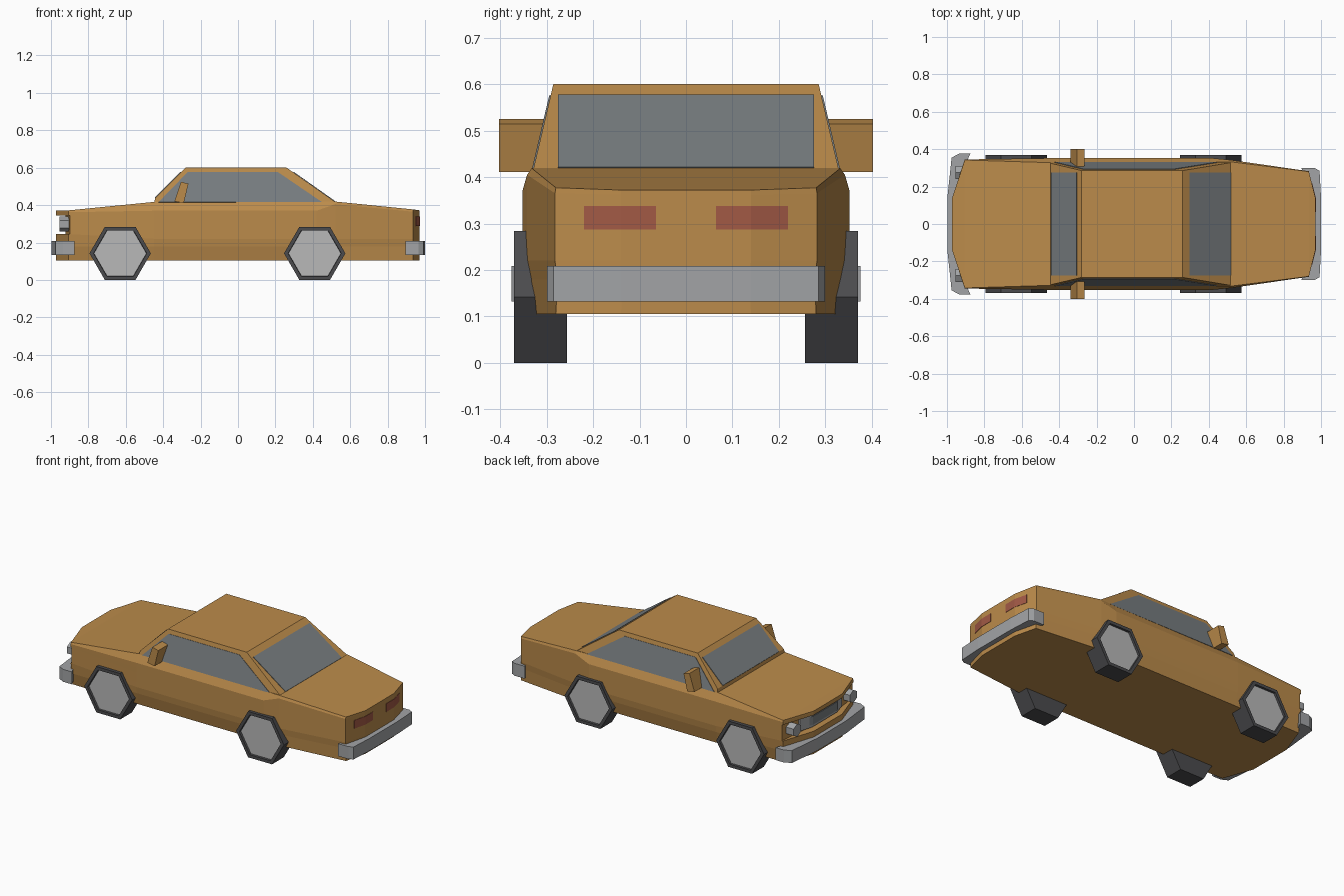
import bpy, bmesh, math
from mathutils import Vector, Matrix

if "Cube" in bpy.data.objects:
    bpy.data.objects.remove(bpy.data.objects["Cube"])


def material(name, *rgb):
    m = bpy.data.materials.new(name)
    m.diffuse_color = (*rgb, 1)
    m.use_nodes = True
    m.node_tree.nodes["Principled BSDF"].inputs["Base Color"].default_value = m.diffuse_color
    return m


PAINT = material("ochre_paint", 0.50, 0.26, 0.07)
GLASS = material("glass", 0.19, 0.21, 0.22)
RUBBER = material("rubber", 0.07, 0.07, 0.075)
CHROME = material("chrome", 0.36, 0.37, 0.38)
HUB = material("hub", 0.48, 0.48, 0.48)
RED = material("tail_red", 0.36, 0.10, 0.06)


def finish(name, bm, *mats):
    bmesh.ops.recalc_face_normals(bm, faces=bm.faces)
    me = bpy.data.meshes.new(name)
    bm.to_mesh(me)
    bm.free()
    for m in mats:
        me.materials.append(m)
    ob = bpy.data.objects.new(name, me)
    bpy.context.collection.objects.link(ob)
    return ob


def prism(name, pts, vec, mat):
    """Polygon of 3D points swept along a vector."""
    bm = bmesh.new()
    a = [bm.verts.new(p) for p in pts]
    b = [bm.verts.new(Vector(p) + Vector(vec)) for p in pts]
    bm.faces.new(a)
    bm.faces.new(b[::-1])
    for i in range(len(a)):
        j = (i + 1) % len(a)
        bm.faces.new((a[i], a[j], b[j], b[i]))
    return finish(name, bm, mat)


def mirrored(half):
    """Close a half outline (x, y) across the centre line."""
    return half + [(x, -y) for x, y in reversed(half)]


# Lower body: outline stations x, widest y, bottom y, top y, shoulder z, top z
stations = [
    (-0.972, 0.14, 0.14, 0.14, 0.362, 0.370),
    (-0.905, 0.345, 0.325, 0.342, 0.362, 0.372),
    (-0.45, 0.352, 0.33, 0.328, 0.37, 0.417),
    (0.42, 0.352, 0.33, 0.330, 0.37, 0.419),
    (0.52, 0.342, 0.325, 0.332, 0.405, 0.419),
    (0.935, 0.282, 0.28, 0.28, 0.365, 0.377),
    (0.97, 0.14, 0.14, 0.14, 0.362, 0.372),
]
front_z = (0.105, 0.18, 0.245, 0.246, 0.344, 0.345)
side_z = (0.105, 0.18, 0.22, 0.25, 0.31, 0.34)
bm = bmesh.new()
rings = []
for k in range(8):
    half = []
    for i, (x, y, yb, yt, zs, zt) in enumerate(stations):
        z = zs if k == 6 else zt if k == 7 else (front_z if i < 2 else side_z)[k]
        w = yb if k == 0 else yt if k == 7 else y - (0.005 if k == 1 else 0)
        if k in (3, 4) and i < 2:  # recessed nose band
            x += (0.05, 0.006)[i]
        half.append((x, w, z))
    pts = half + [(x, -y, z) for x, y, z in reversed(half)]
    rings.append([bm.verts.new(p) for p in pts])
n = len(rings[0])
for lo, hi in zip(rings, rings[1:]):
    for i in range(n):
        j = (i + 1) % n
        bm.faces.new((lo[i], lo[j], hi[j], hi[i]))
bm.faces.new(rings[0])
top = rings[-1]
for i in range(n // 2 - 1):
    bm.faces.new((top[i], top[i + 1], top[n - 2 - i], top[n - 1 - i]))
finish("lower_body", bm, PAINT)

# Cabin: side profile narrowing toward the roof
def cabin_y(z):
    return 0.329 - (z - 0.415) * 0.235


profile = [(-0.45, 0.405), (-0.443, 0.437), (-0.28, 0.6), (0.26, 0.6), (0.52, 0.417), (0.52, 0.405)]
bm = bmesh.new()
L = [bm.verts.new((x, -cabin_y(z), z)) for x, z in profile]
R = [bm.verts.new((x, cabin_y(z), z)) for x, z in profile]
bm.faces.new(L)
bm.faces.new(R[::-1])
for i in range(len(L)):
    j = (i + 1) % len(L)
    bm.faces.new((L[i], L[j], R[j], R[i]))
finish("cabin", bm, PAINT)

# Front and rear glass
for name, (x0, z0), (x1, z1) in (("windscreen", (-0.443, 0.437), (-0.305, 0.575)),
                                 ("rear_window", (0.517, 0.419), (0.296, 0.575))):
    s = math.copysign(1, x0)
    prism(name, [(x0, -0.275, z0), (x0, 0.275, z0), (x1, 0.275, z1), (x1, -0.275, z1)],
          (s * 0.002, 0, 0.003), GLASS)

# Parts on both sides
for s, side in ((-1, "left"), (1, "right")):
    prism(side + "_side_window",
          [(x, s * cabin_y(z), z) for x, z in ((-0.425, 0.415), (-0.27, 0.575), (0.215, 0.575), (0.45, 0.415))],
          (0, s * 0.003, 0.0007), GLASS)
    prism(side + "_mirror",
          [(x, s * 0.30, z) for x, z in ((-0.34, 0.42), (-0.29, 0.411), (-0.265, 0.514), (-0.305, 0.525))],
          (0, s * 0.102, 0), PAINT)
    # Tail light follows the kinked rear face
    for part, ya, yb in (("inner", 0.065, 0.14), ("outer", 0.14, 0.22)):
        q = [(0.969 - max(0, y - 0.14) * 0.246, s * y, z)
             for y, z in ((ya, 0.287), (yb, 0.287), (yb, 0.338), (ya, 0.338))]
        prism(f"{side}_tail_light_{part}", q, (0.003, 0, 0), RED)
    # Hexagonal headlight
    prism(side + "_headlight",
          [(-0.955, s * 0.275 + 0.04 * math.cos(a), 0.298 + 0.04 * math.sin(a))
           for a in [math.radians(30 + 60 * k) for k in range(6)]],
          (0.06, 0, 0), CHROME)
    # Hexagonal wheels with a sunken hub
    for x, end in ((-0.63, "front"), (0.41, "rear")):
        bm = bmesh.new()
        bmesh.ops.create_cone(bm, cap_ends=True, segments=6, radius1=0.164, radius2=0.164, depth=0.114)
        bmesh.ops.rotate(bm, verts=bm.verts, matrix=Matrix.Rotation(math.radians(30), 3, "Z"))
        if abs(max(v.co.x for v in bm.verts) - 0.164) > 0.001:
            bmesh.ops.rotate(bm, verts=bm.verts, matrix=Matrix.Rotation(math.radians(30), 3, "Z"))
        bmesh.ops.rotate(bm, verts=bm.verts, matrix=Matrix.Rotation(math.radians(-90 * s), 3, "X"))
        bmesh.ops.translate(bm, verts=bm.verts, vec=(x, s * 0.313, 0.142))
        cap = max((f for f in bm.faces), key=lambda f: s * f.calc_center_median().y)
        bmesh.ops.inset_region(bm, faces=[cap], thickness=0.022)
        bmesh.ops.inset_region(bm, faces=[cap], thickness=0.002, depth=-0.012)
        cap.material_index = 1
        finish(f"{end}_{side}_wheel", bm, RUBBER, HUB)

# Bowed grille: surround with a darker centre
for name, w, z0, z1, x0, mat in (("grille_surround", 0.205, 0.258, 0.338, -0.95, CHROME),
                                 ("grille_centre", 0.175, 0.272, 0.324, -0.953, GLASS)):
    prism(name, [(*p, z0) for p in mirrored([(x0, 0.12), (x0 + 0.025, w), (-0.90, w)])],
          (0, 0, z1 - z0), mat)

# Bumpers wrapping round the corners
for name, half in (("front_bumper", [(-0.998, 0.14), (-0.975, 0.355), (-0.935, 0.376), (-0.875, 0.376), (-0.9, 0.32), (-0.95, 0.14)]),
                   ("rear_bumper", [(1.0, 0.14), (0.992, 0.285), (0.965, 0.299), (0.895, 0.299), (0.91, 0.26), (0.94, 0.14)])):
    prism(name, [(*p, 0.132) for p in mirrored(half)], (0, 0, 0.077), CHROME)
